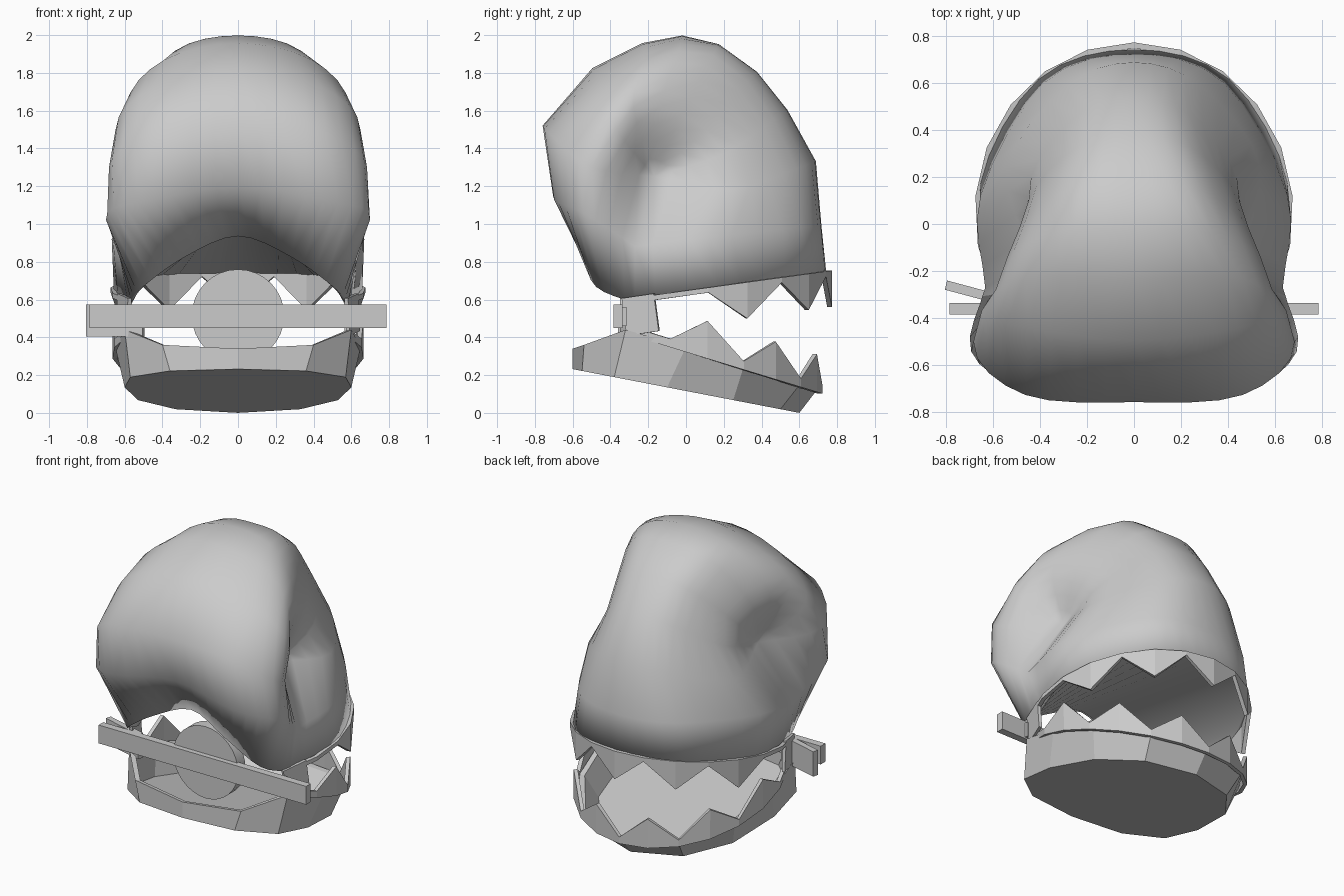
import bpy, bmesh, math
from mathutils import Vector as V

if "Cube" in bpy.data.objects:
    bpy.data.objects.remove(bpy.data.objects["Cube"])

def finish(name, bm, angle=None, thick=0):
    bmesh.ops.remove_doubles(bm, verts=bm.verts, dist=0.002)
    bmesh.ops.recalc_face_normals(bm, faces=bm.faces)
    me = bpy.data.meshes.new(name)
    bm.to_mesh(me)
    bm.free()
    ob = bpy.data.objects.new(name, me)
    bpy.context.collection.objects.link(ob)
    if thick:
        m = ob.modifiers.new("thickness", 'SOLIDIFY')
        m.thickness, m.offset = thick, 0
    if angle:
        bpy.ops.object.select_all(action='DESELECT')
        ob.select_set(True)
        bpy.context.view_layer.objects.active = ob
        bpy.ops.object.shade_smooth_by_angle(angle=math.radians(angle))
    return ob

def grid(bm, rows, closed=False):
    vs = [[bm.verts.new(p) for p in r] for r in rows]
    for a, b in zip(vs, vs[1:]):
        n = len(a)
        for i in range(n if closed else n - 1):
            j = (i + 1) % n
            bm.faces.new((a[i], a[j], b[j], b[i]))
    return vs

def spline(pts, steps):
    p = [2 * pts[0] - pts[1]] + pts + [2 * pts[-1] - pts[-2]]
    # crown tangent is horizontal: reflect the second point across x = 0
    p[0] = V((-pts[1].x, pts[1].y, pts[1].z))
    out = []
    for i in range(1, len(p) - 2):
        a, b, c, d = p[i - 1:i + 3]
        for k in range(steps):
            t = k / steps
            out.append(0.5 * (2 * b + (c - a) * t + (2 * a - 5 * b + 4 * c - d) * t**2
                              + (3 * b - a - 3 * c + d) * t**3))
    return out + [pts[-1]]

def mirrored(half):
    return [V((-p.x, p.y, p.z)) for p in half[:0:-1]] + half

# curled head shell: ribs fanned around the side dimples (crown, shoulder, side, end)
P = (.42, -.17, 1.25)
CORNER = (.575, -.27, .58)
SEAM = (.625, -.27, .88)
ribs = [
    (.735, .74, .40, .61, .73, .645, .17, .67, CORNER),
    (.71, .98, .37, .60, .98, .645, .12, .93, SEAM),
    (.68, 1.33, .28, .58, 1.29, .53, .24, 1.18, P),
    (.53, 1.6, .23, .46, 1.55, .43, .20, 1.37, P),
    (.37, 1.8, .24, .32, 1.75, .44, .10, 1.50, P),
    (.17, 1.945, .28, .14, 1.89, .48, -.02, 1.58, P),
    (-.02, 1.99, .33, -.04, 1.91, .53, -.14, 1.62, P),
    (-.23, 1.95, .39, -.22, 1.86, .58, -.28, 1.62, P),
    (-.49, 1.82, .44, -.44, 1.72, .64, -.37, 1.50, P),
    (-.75, 1.52, .46, -.72, 1.48, .675, -.50, 1.30, P),
    (-.67, 1.2, .45, -.69, 1.13, .685, -.54, 1.06, SEAM),
    (-.50, .94, .28, -.53, .83, .50, -.47, .67, CORNER),
]
rows = []
for cy, cz, sx, sy, sz, mx, my, mz, e in ribs:
    rows.append(mirrored(spline([V((0, cy, cz)), V((sx, sy, sz)), V((mx, my, mz)), V(e)], 4)))
bm = bmesh.new()
grid(bm, rows)
finish("head_shell", bm, 62, 0.016)

# palate closing the underside of the shell, from front arch to back rim
bm = bmesh.new()
grid(bm, [rows[0], rows[-1]])
finish("palate", bm, 40)

# zigzag tooth bands wrapped round the back of the mouth
def teeth(name, rx, ry, base, tip_phase, tip, low):
    step, n = 0.295, 7
    top, bot = [], []
    for i in range(-n, n + 1):
        t = i * step
        x, y = rx * math.sin(t), .05 + ry * math.cos(t)
        z = base(y)
        is_tip = abs(i) % 2 == tip_phase and abs(i) < 6
        top.append((x, y, z + low))
        bot.append((x, y, z + (tip if is_tip else math.copysign(.015, tip))))
    bm = bmesh.new()
    grid(bm, [top, bot])
    finish(name, bm, None, 0.025)

teeth("upper_teeth", .665, .71, lambda y: .635 + .14 * y, 0, -.18, .012)
teeth("lower_teeth", .655, .66, lambda y: .352 - .31 * y, 1, .17, -.03)

# lower jaw: sloped tub with a sunken floor
bottom = [(0, .6), (.33, .5), (.53, .25), (.6, -.1), (.57, -.38), (.36, -.55), (0, -.6)]
rim = [(0, .70, .13), (.37, .61, .16), (.59, .31, .26), (.65, 0, .35),
       (.60, -.32, .44), (.40, -.54, .36), (0, -.6, .34)]
def ring(half):
    return half + [V((-p.x, p.y, p.z)) for p in half[-2:0:-1]]
bm = bmesh.new()
vs = grid(bm, [ring([V((x, y, .116 - .193 * y)) for x, y in bottom]),
               ring([V(p) for p in rim]),
               ring([V((x * .95, y * .95, z - .005)) for x, y, z in rim]),
               ring([V((x * .94, y * .94, .15 - .193 * y)) for x, y in bottom])], True)
bm.faces.new(vs[0])
bm.faces.new(vs[3])
finish("lower_jaw", bm)

def box(name, loc, size, rot=(0, 0, 0)):
    bpy.ops.mesh.primitive_cube_add(size=1, location=loc, rotation=rot)
    ob = bpy.context.object
    ob.name, ob.scale = name, size
    return ob

# front disc, cross bar and side latch
bpy.ops.mesh.primitive_cylinder_add(vertices=32, radius=.245, depth=.08,
                                    location=(0, -.31, .515), rotation=(math.pi / 2, 0, 0))
bpy.context.object.name = "front_disc"
bpy.ops.object.shade_smooth_by_angle(angle=math.radians(40))
box("cross_bar", (0, -.36, .512), (1.57, .05, .125))
box("side_latch", (-.65, -.30, .49), (.31, .04, .17), (0, 0, math.radians(-15)))

# hinge plates joining shell and jaw
for s in (-1, 1):
    box("hinge_plate", (s * .605, -.24, .52), (.02, .18, .2), (math.radians(8), 0, s * math.radians(-18)))
    box("hinge_clip", (s * .575, -.34, .51), (.05, .05, .1))
